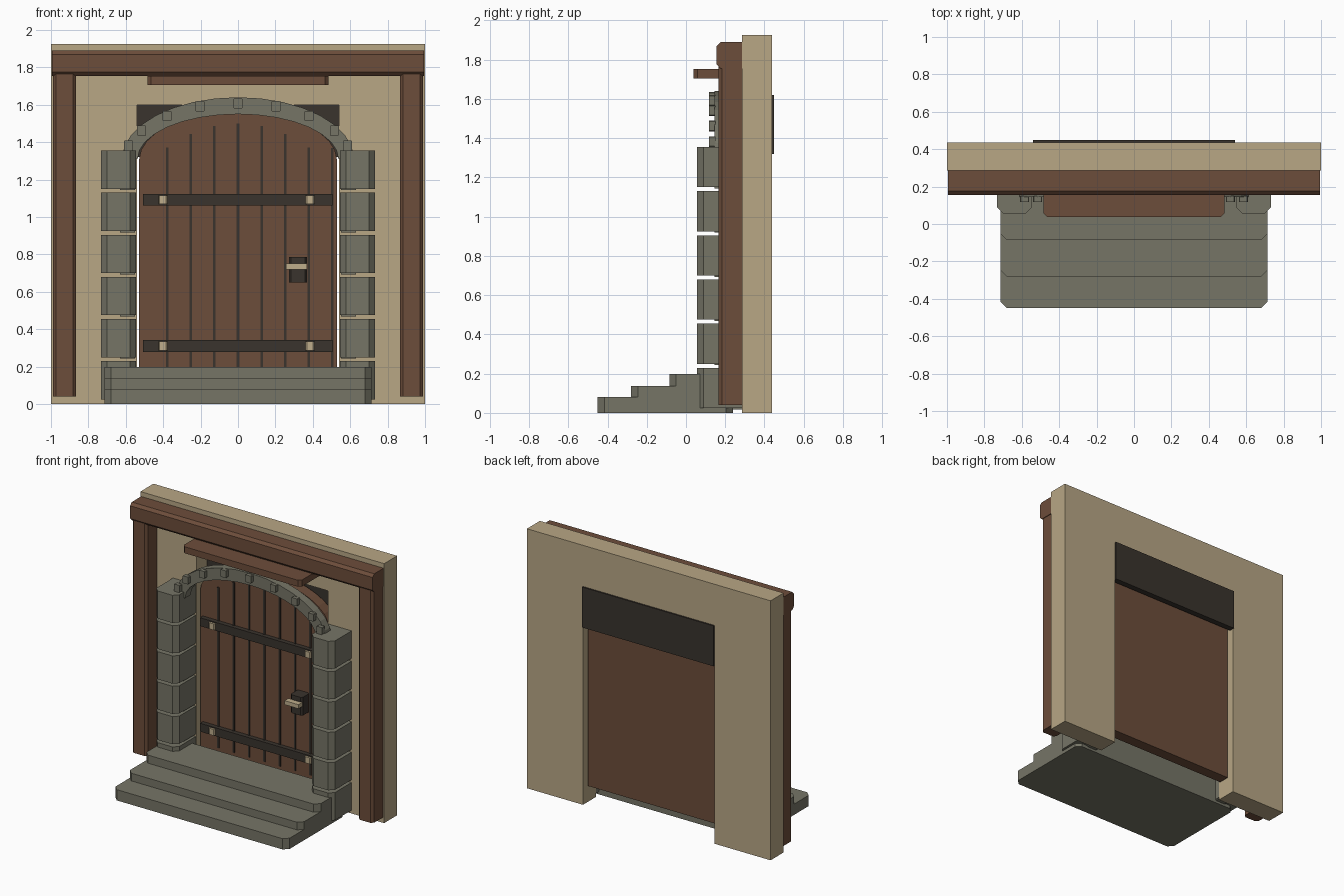
import bpy, bmesh, math

if "Cube" in bpy.data.objects:
    bpy.data.objects.remove(bpy.data.objects["Cube"], do_unlink=True)


def material(name, rgb):
    m = bpy.data.materials.new(name)
    m.use_nodes = True
    col = (*rgb, 1.0)
    m.diffuse_color = col
    bsdf = next(n for n in m.node_tree.nodes if n.type == 'BSDF_PRINCIPLED')
    bsdf.inputs["Base Color"].default_value = col
    return m


PLASTER = material("tan_plaster", (0.48, 0.385, 0.235))
WOOD = material("brown_wood", (0.152, 0.075, 0.043))
STONE = material("grey_stone", (0.182, 0.178, 0.134))
IRON = material("dark_iron", (0.041, 0.033, 0.026))
BRASS = material("pale_brass", (0.52, 0.42, 0.26))


def finish(bm, name, mat):
    bmesh.ops.recalc_face_normals(bm, faces=bm.faces)
    me = bpy.data.meshes.new(name)
    bm.to_mesh(me)
    bm.free()
    me.materials.append(mat)
    ob = bpy.data.objects.new(name, me)
    bpy.context.collection.objects.link(ob)
    return ob


def box(name, mat, x, y, z, chamfer=0.0, axis=None):
    """Box from ranges; chamfers the edges that run along one axis."""
    bm = bmesh.new()
    bmesh.ops.create_cube(bm, size=1)
    for v in bm.verts:
        for i, (lo, hi) in enumerate((x, y, z)):
            v.co[i] = lo if v.co[i] < 0 else hi
    if chamfer:
        edges = [e for e in bm.edges
                 if abs(e.verts[0].co[axis] - e.verts[1].co[axis]) > 1e-4]
        bmesh.ops.bevel(bm, geom=edges, offset=chamfer, segments=1, affect='EDGES')
    return finish(bm, name, mat)


def extrude_xz(name, mat, outline, y0, y1):
    """Solid from an outline in the x-z plane."""
    bm = bmesh.new()
    face = bm.faces.new([bm.verts.new((x, y0, z)) for x, z in outline])
    res = bmesh.ops.extrude_face_region(bm, geom=[face])
    for v in res["geom"]:
        if isinstance(v, bmesh.types.BMVert):
            v.co.y = y1
    return finish(bm, name, mat)


def arc(rx, rz, cz=1.31, n=16):
    return [(rx * math.cos(math.pi * i / n), cz + rz * math.sin(math.pi * i / n))
            for i in range(n + 1)]


# Wall with a doorway, and the dark board closing the top of the doorway
W, OPEN = 1.0, 0.54
extrude_xz("wall", PLASTER,
           [(-W, 0), (-OPEN, 0), (-OPEN, 1.6), (OPEN, 1.6), (OPEN, 0), (W, 0),
            (W, 1.925), (-W, 1.925)], 0.285, 0.437)
box("back_board", IRON, (-OPEN, OPEN), (0.405, 0.448), (1.32, 1.62))

# Timber frame, let slightly into the wall
box("lintel_beam", WOOD, (-0.995, 0.995), (0.156, 0.306), (1.755, 1.89), 0.02, 0)
for s, side in ((1, "left"), (-1, "right")):
    xs = sorted((s * 0.865, s * 0.99))
    box(side + "_post", WOOD, xs, (0.165, 0.304), (0.04, 1.765), 0.018, 2)
box("canopy_shelf", WOOD, (-0.485, 0.485), (0.038, 0.305), (1.705, 1.753), 0.02, 2)

# Steps
for i, (front, top) in enumerate(((-0.45, 0.08), (-0.28, 0.137), (-0.085, 0.197))):
    box(f"step_{i + 1}", STONE, (-0.715, 0.715), (front, 0.24), (0, top), 0.035, 2)

# Stone pillars with backing jamb stones
for s, side in ((1, "left"), (-1, "right")):
    xs = sorted((s * 0.545, s * 0.733))
    jamb_xs = sorted((s * 0.55, s * 0.63))
    for i in range(6):
        z = 0.025 + 0.225 * i
        box(f"{side}_pillar_stone_{i + 1}", STONE, xs, (0.057, 0.318), (z, z + 0.205), 0.033, 2)
        box(f"{side}_jamb_stone_{i + 1}", STONE, jamb_xs, (0.145, 0.286), (z - 0.007, z + 0.205))

# Stone arch and its raised studs
extrude_xz("arch", STONE, arc(0.62, 0.33) + arc(0.537, 0.24)[::-1], 0.145, 0.21)
for i, (x, z) in enumerate(((0, 1.607), (0.203, 1.592), (0.38, 1.54), (0.515, 1.462), (0.585, 1.382))):
    for s in ((1, -1) if x else (1,)):
        box(f"arch_stud_{i + 1}", STONE, (s * x - 0.024, s * x + 0.024),
            (0.117, 0.15), (z - 0.027, z + 0.027), 0.004, 1)

# Door leaf with dark seams between the planks
DOOR = 0.312
extrude_xz("door", WOOD, [(-0.528, 0.127)] + arc(0.528, 0.25)[::-1] + [(0.528, 0.127)],
           DOOR, 0.395)
for i in range(-3, 5):
    x = i * 0.126
    top = 1.5 - 0.9 * min(abs(x), 0.38) ** 2
    box("door_seam", IRON, (x - 0.007, x + 0.007), (DOOR - 0.007, DOOR + 0.002), (0.18, top))

# Iron straps with rivet blocks
for z in (0.31, 1.093):
    box("door_strap", IRON, (-0.507, 0.505), (0.278, DOOR), (z - 0.031, z + 0.031))
    for x in (-0.402, 0.385):
        box("strap_rivet", BRASS, (x - 0.024, x + 0.024), (0.262, 0.285),
            (z - 0.023, z + 0.023), 0.007, 2)

# Lock plate and handle
box("lock_plate", IRON, (0.272, 0.37), (0.222, DOOR), (0.65, 0.785), 0.012, 2)
box("door_handle", BRASS, (0.256, 0.37), (0.18, 0.225), (0.72, 0.75))
